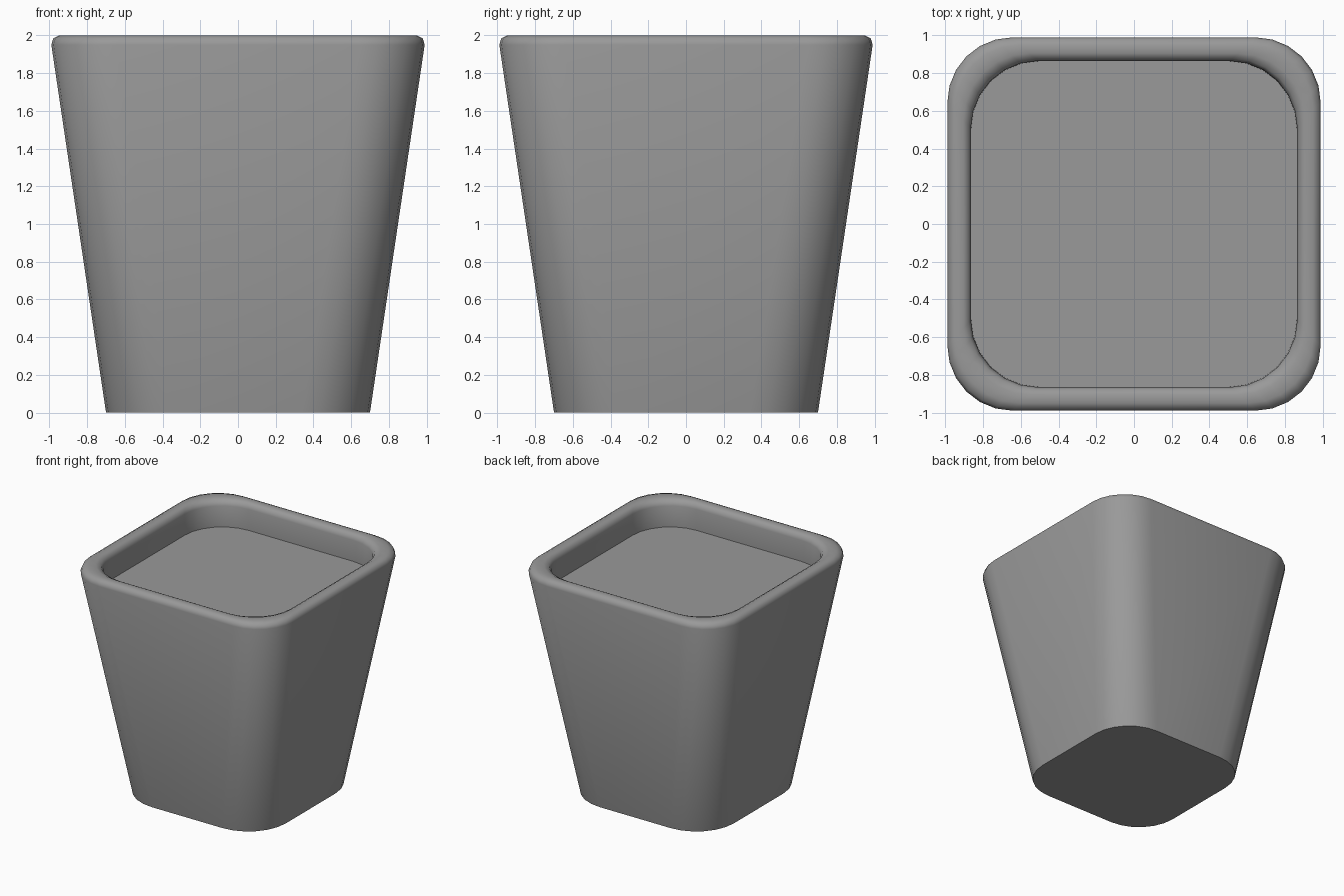
import bpy, bmesh, math

if "Cube" in bpy.data.objects:
    bpy.data.objects.remove(bpy.data.objects["Cube"])

SEG = 6  # segments per rounded corner

grey = bpy.data.materials.new("dark_grey")
grey.diffuse_color = (0.32, 0.32, 0.32, 1)
grey.use_nodes = True
grey.node_tree.nodes["Principled BSDF"].inputs["Base Color"].default_value = grey.diffuse_color


def ring(bm, half, radius, z):
    """Rounded-square loop of vertices at height z."""
    verts = []
    c = half - radius
    for q, (sx, sy) in enumerate(((1, 1), (-1, 1), (-1, -1), (1, -1))):
        for i in range(SEG + 1):
            a = math.pi / 2 * (q + i / SEG)
            verts.append(bm.verts.new((sx * c + radius * math.cos(a),
                                       sy * c + radius * math.sin(a), z)))
    return verts


def loft(name, profile, cap_start=False, cap_end=False):
    """Skin a stack of rounded-square rings (half width, corner radius, z)."""
    bm = bmesh.new()
    rings = [ring(bm, *p) for p in profile]
    for a, b in zip(rings, rings[1:]):
        for i in range(len(a)):
            j = (i + 1) % len(a)
            bm.faces.new((a[i], a[j], b[j], b[i]))
    if cap_start:
        bm.faces.new(rings[0][::-1])
    if cap_end:
        bm.faces.new(rings[-1])
    mesh = bpy.data.meshes.new(name)
    bm.to_mesh(mesh)
    bm.free()
    mesh.materials.append(grey)
    ob = bpy.data.objects.new(name, mesh)
    bpy.context.collection.objects.link(ob)
    bpy.context.view_layer.objects.active = ob
    ob.select_set(True)
    bpy.ops.object.shade_smooth_by_angle(angle=math.radians(50))
    ob.select_set(False)
    return ob


# Tapered pot wall: outside, softened rim, then straight down the inside
loft("planter_pot", [
    (0.70, 0.36, 0.0),
    (0.99, 0.345, 1.95),
    (0.98, 0.345, 1.985),
    (0.95, 0.345, 2.0),
    (0.905, 0.35, 2.0),
    (0.877, 0.355, 1.985),
    (0.866, 0.36, 1.95),
    (0.864, 0.36, 1.768),
], cap_start=True)

# Flat soil surface inside the rim
loft("soil", [(0.864, 0.36, 1.768)], cap_end=True)
